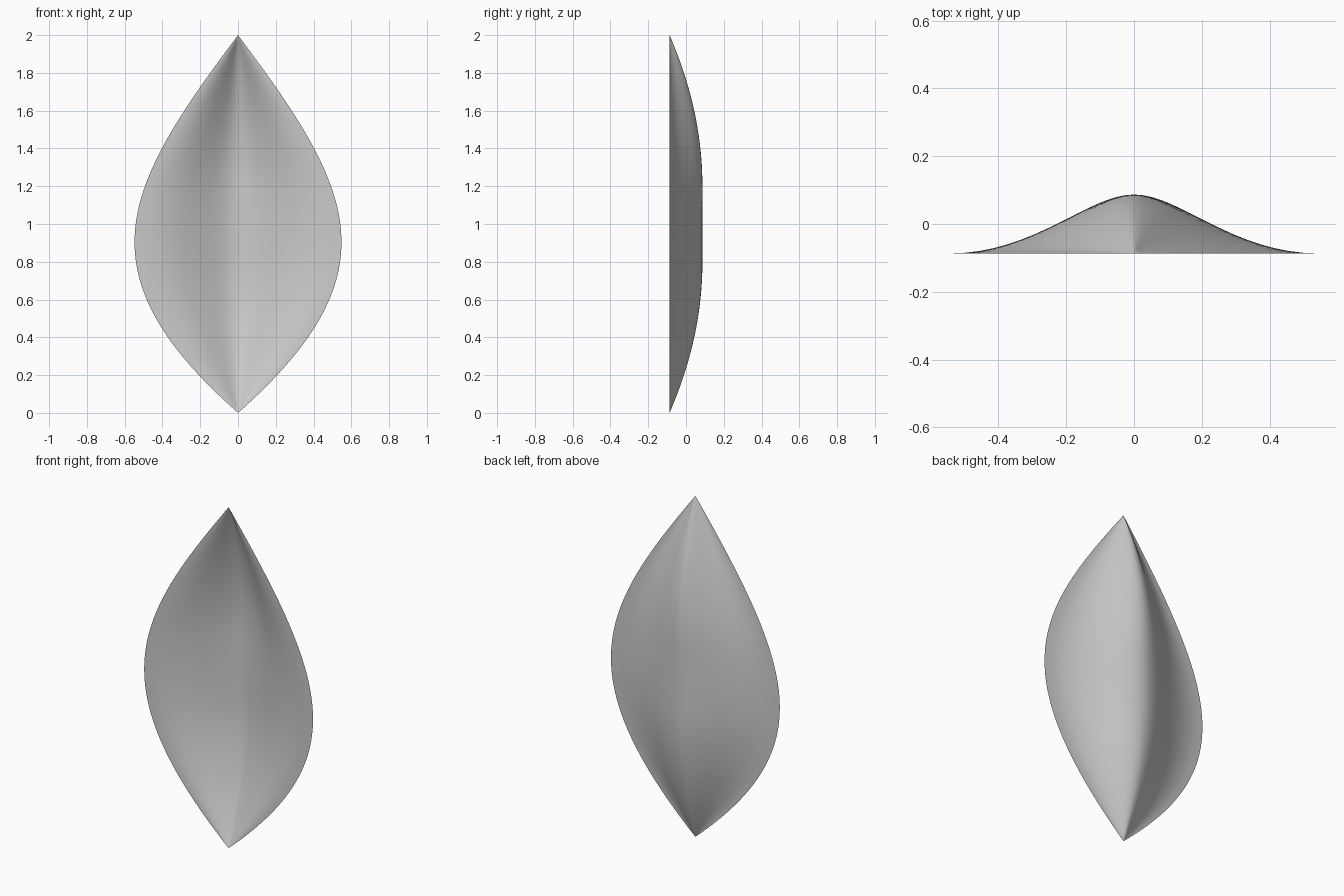
import bpy
import bmesh

cube = bpy.data.objects.get("Cube")
if cube:
    bpy.data.objects.remove(cube, do_unlink=True)

HEIGHT, DEPTH = 2.0, 0.174
ROWS, COLS = 64, 16


def bezier(p, t):
    s = 1 - t
    return s**3 * p[0] + 3 * s * s * t * p[1] + 3 * s * t * t * p[2] + t**3 * p[3]


def ridge(z):
    """Height of the midrib: rises from both tips to a flat middle."""
    t = min(z, HEIGHT - z, 0.8) / 0.8
    return DEPTH * (1 - (1 - t) ** 2)


# Grey leaf colour
mat = bpy.data.materials.new("leaf_grey")
mat.use_nodes = True
grey = (0.6, 0.6, 0.6, 1)
mat.diffuse_color = grey
mat.node_tree.nodes["Principled BSDF"].inputs["Base Color"].default_value = grey

# Leaf blade: bell-shaped section following the pointed outline
bm = bmesh.new()
grid = []
for i in range(ROWS + 1):
    t = i / ROWS
    half_width = bezier((0, 0.85, 0.6, 0), t)
    z = bezier((0, 0.75, 1.2, HEIGHT), t)
    row = []
    for j in range(-COLS, COLS + 1):
        u = abs(j) / COLS
        x = half_width * bezier((0, 0.25, 0.53, 1), u) * (1 if j > 0 else -1)
        y = ridge(z) * bezier((1, 1, 0, 0), u) - DEPTH / 2
        row.append(bm.verts.new((x, y, z)))
    grid.append(row)
for low, high in zip(grid, grid[1:]):
    for j in range(2 * COLS):
        bm.faces.new((low[j], low[j + 1], high[j + 1], high[j]))

# Close the tips to single points
bmesh.ops.remove_doubles(bm, verts=bm.verts, dist=0.0005)
for face in bm.faces:
    face.smooth = True

mesh = bpy.data.meshes.new("leaf_blade")
bm.to_mesh(mesh)
bm.free()
mesh.materials.append(mat)
leaf = bpy.data.objects.new("leaf_blade", mesh)
bpy.context.collection.objects.link(leaf)
